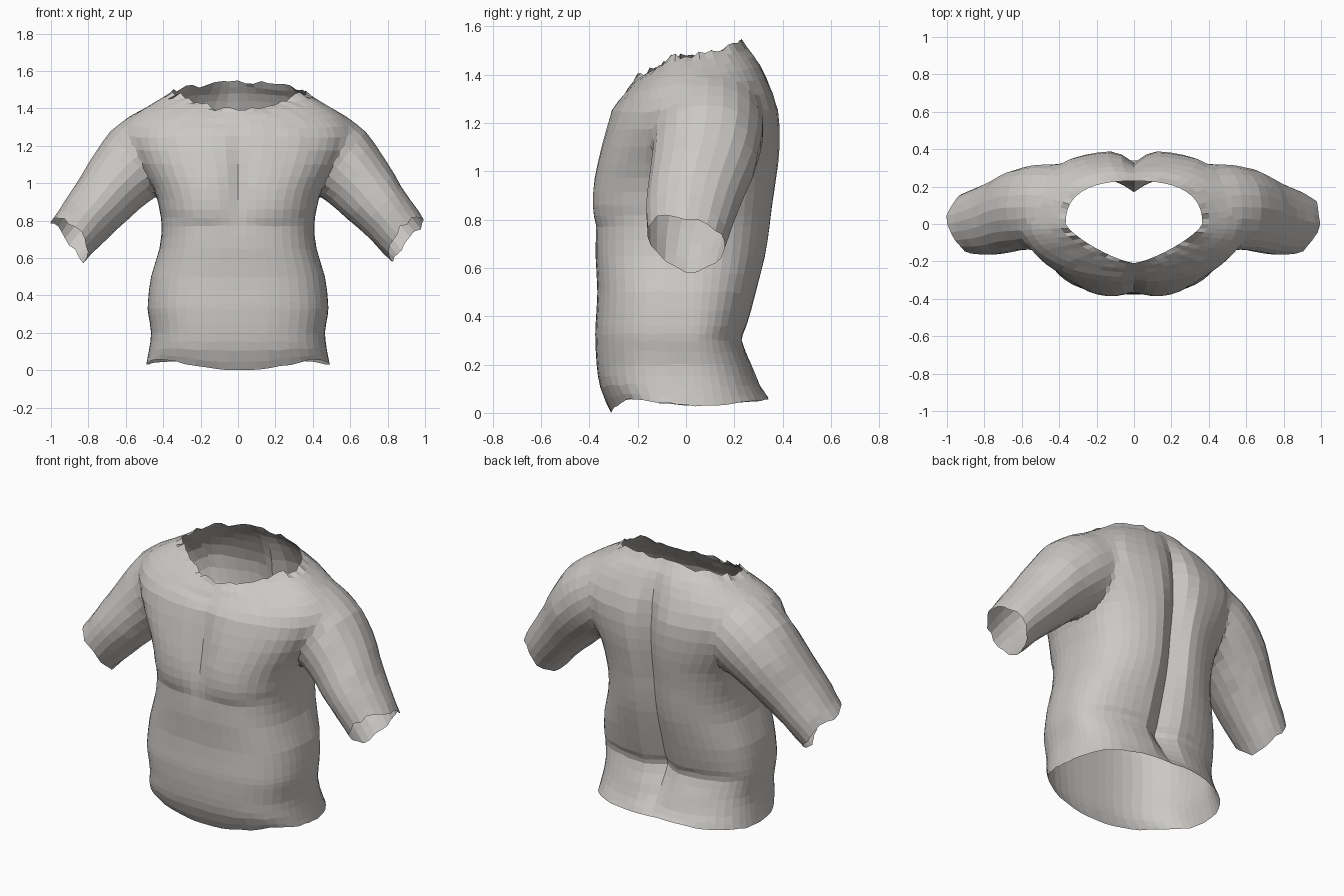
import bpy, bmesh, math, random
from mathutils import Vector

random.seed(4)
old = bpy.data.objects.get("Cube")
if old:
    bpy.data.objects.remove(old, do_unlink=True)

skin = bpy.data.materials.new("warm grey")
skin.use_nodes = True
colour = (0.6, 0.58, 0.56, 1)
skin.diffuse_color = colour
skin.node_tree.nodes["Principled BSDF"].inputs["Base Color"].default_value = colour


def refine(keys, steps):
    """Catmull-Rom rows between the key rows."""
    rows = []
    for i in range(len(keys) - 1):
        a, b, c, d = (keys[max(0, min(len(keys) - 1, i + k))] for k in (-1, 0, 1, 2))
        for s in range(steps):
            t = s / steps
            rows.append([q + t / 2 * (r - p + t * (2 * p - 5 * q + 4 * r - e + t * (3 * (q - r) + e - p)))
                         for p, q, r, e in zip(a, b, c, d)])
    return rows + [list(keys[-1])]


def loft(name, rings, hubs):
    """Closed tube through the rings, each end fanned to a hub point."""
    bm = bmesh.new()
    loops = [[bm.verts.new(p) for p in ring] for ring in rings]
    n = len(loops[0])
    for low, high in zip(loops, loops[1:]):
        for i in range(n):
            j = (i + 1) % n
            bm.faces.new((low[i], low[j], high[j], high[i]))
    for loop, hub in zip((loops[0], loops[-1]), hubs):
        centre = bm.verts.new(hub)
        for i in range(n):
            bm.faces.new((loop[i], loop[(i + 1) % n], centre))
    bmesh.ops.recalc_face_normals(bm, faces=bm.faces)
    mesh = bpy.data.meshes.new(name)
    bm.to_mesh(mesh)
    bm.free()
    mesh.materials.append(skin)
    obj = bpy.data.objects.new(name, mesh)
    bpy.context.collection.objects.link(obj)
    return obj


def bump(value, centre, width):
    return math.exp(-((value - centre) / width) ** 2)


def torso_ring(z, half, front, back, sides=56):
    """Cross-section with chest muscles, spine groove and tilted openings."""
    top = max(0, (z - 1.25) / 0.23)
    hem = max(0, 1 - (z - 0.03) / 0.1)
    chest = max(0, min(1, (z - 1) / 0.25))
    ring = []
    for i in range(sides):
        a = 2 * math.pi * i / sides
        c, s = math.cos(a), math.sin(a)
        power = 2.5 if s > 0 else 2.8 - 0.6 * chest - 0.9 * top * top
        r = (abs(c) ** power + abs(s) ** power) ** (-1 / power)
        x, y = half * r * c, (back if s > 0 else front) * r * s
        if s > 0:
            y -= 0.065 * bump(x, 0, 0.06) * min(1, z / 0.3) * max(0, 1 - top)
            up = 0.06 * top * s * s + 0.03 * hem * s * s
        else:
            # The muscle's lower edge climbs towards the armpit
            edge = 0.8 + 1.5 * max(0, abs(x) - 0.22) ** 2
            rise = max(0, min(1, (z - edge + 0.03) / 0.06))
            y -= 0.022 * rise * bump(abs(x), 0.19, 0.17) * bump(z, 0.88, 0.16)
            y += 0.03 * bump(x, 0, 0.05) * bump(z, 1.05, 0.22)
            up = -0.09 * top * s * s + hem * (0.03 * bump(abs(c), 0.75, 0.2) - 0.03 * bump(c, 0, 0.45))
        rough = 0.016 if top > 0.98 else 0.004
        ring.append(Vector((x, y, z + up + random.uniform(-rough, rough))))
    return ring


# Torso rows: height, half width, front depth, back depth
torso_keys = [
    (0.03, 0.49, 0.31, 0.345), (0.11, 0.475, 0.355, 0.31), (0.2, 0.465, 0.37, 0.275),
    (0.3, 0.48, 0.375, 0.235), (0.36, 0.482, 0.375, 0.255), (0.5, 0.465, 0.367, 0.295),
    (0.65, 0.42, 0.375, 0.335), (0.77, 0.408, 0.374, 0.355), (0.86, 0.42, 0.372, 0.365),
    (0.97, 0.45, 0.368, 0.38), (1.1, 0.53, 0.35, 0.392), (1.25, 0.61, 0.31, 0.385),
    (1.36, 0.56, 0.26, 0.335), (1.43, 0.45, 0.23, 0.285), (1.48, 0.365, 0.21, 0.23)]
hem_hub, neck_hub = Vector((0, 0, 0.1)), Vector((0, 0.02, 1.47))
torso = loft("torso", [torso_ring(*row) for row in refine(torso_keys, 2)], (hem_hub, neck_hub))

# Arm rows: centre x, y, z, radius up, radius along y, lean of the section
arm_keys = [
    (0.27, 0.08, 1.24, 0.13, 0.17, 0.3), (0.38, 0.085, 1.22, 0.21, 0.23, 0.42),
    (0.5, 0.09, 1.145, 0.225, 0.235, 0.65), (0.62, 0.075, 1.03, 0.195, 0.22, 0.82),
    (0.76, 0.03, 0.87, 0.16, 0.195, 0.8), (0.91, 0, 0.69, 0.14, 0.16, 0.69)]
open_hubs = [hem_hub, neck_hub]


def arm(name, side):
    rings = []
    for x, y, z, high, deep, lean in refine(arm_keys, 3):
        ring = []
        cuff = max(0, (x - 0.76) / 0.15)
        for i in range(22):
            a = 2 * math.pi * i / 22
            h = high * math.cos(a) + random.uniform(-0.003, 0.003)
            # The front of the cuff is cut back along the arm
            back = 0.08 * cuff * max(0, -math.sin(a)) + 0.012 * cuff * random.uniform(-1, 1)
            ring.append(Vector((side * (x + h * math.sin(lean) - 0.66 * back), y + deep * math.sin(a),
                                z + h * math.cos(lean) + 0.75 * back)))
        rings.append(ring)
    hub = Vector((side * 0.86, 0, 0.75))
    open_hubs.append(hub)
    return loft(name, rings, (Vector((side * 0.25, 0.08, 1.24)), hub))


# Fuse the arms into the torso
for label, side in (("left_arm", 1), ("right_arm", -1)):
    limb = arm(label, side)
    join = torso.modifiers.new("fuse", "BOOLEAN")
    join.operation = "UNION"
    join.solver = "EXACT"
    join.object = limb
    bpy.context.view_layer.update()
    fused = bpy.data.meshes.new_from_object(torso.evaluated_get(bpy.context.evaluated_depsgraph_get()))
    torso.modifiers.clear()
    torso.data = fused
    bpy.data.objects.remove(limb, do_unlink=True)

# Open the neck, hem and sleeves, and soften the shoulder seams
bm = bmesh.new()
bm.from_mesh(torso.data)
hubs = [v for v in bm.verts if any((v.co - h).length < 0.001 for h in open_hubs)]
bmesh.ops.delete(bm, geom=hubs, context="VERTS")
seam = [v for v in bm.verts if not v.is_boundary and 0.36 < abs(v.co.x) < 0.64 and v.co.z > 0.88]
for _ in range(3):
    bmesh.ops.smooth_vert(bm, verts=seam, factor=0.4, use_axis_x=True, use_axis_y=True, use_axis_z=True)
bm.to_mesh(torso.data)
bm.free()
for face in torso.data.polygons:
    face.use_smooth = False
